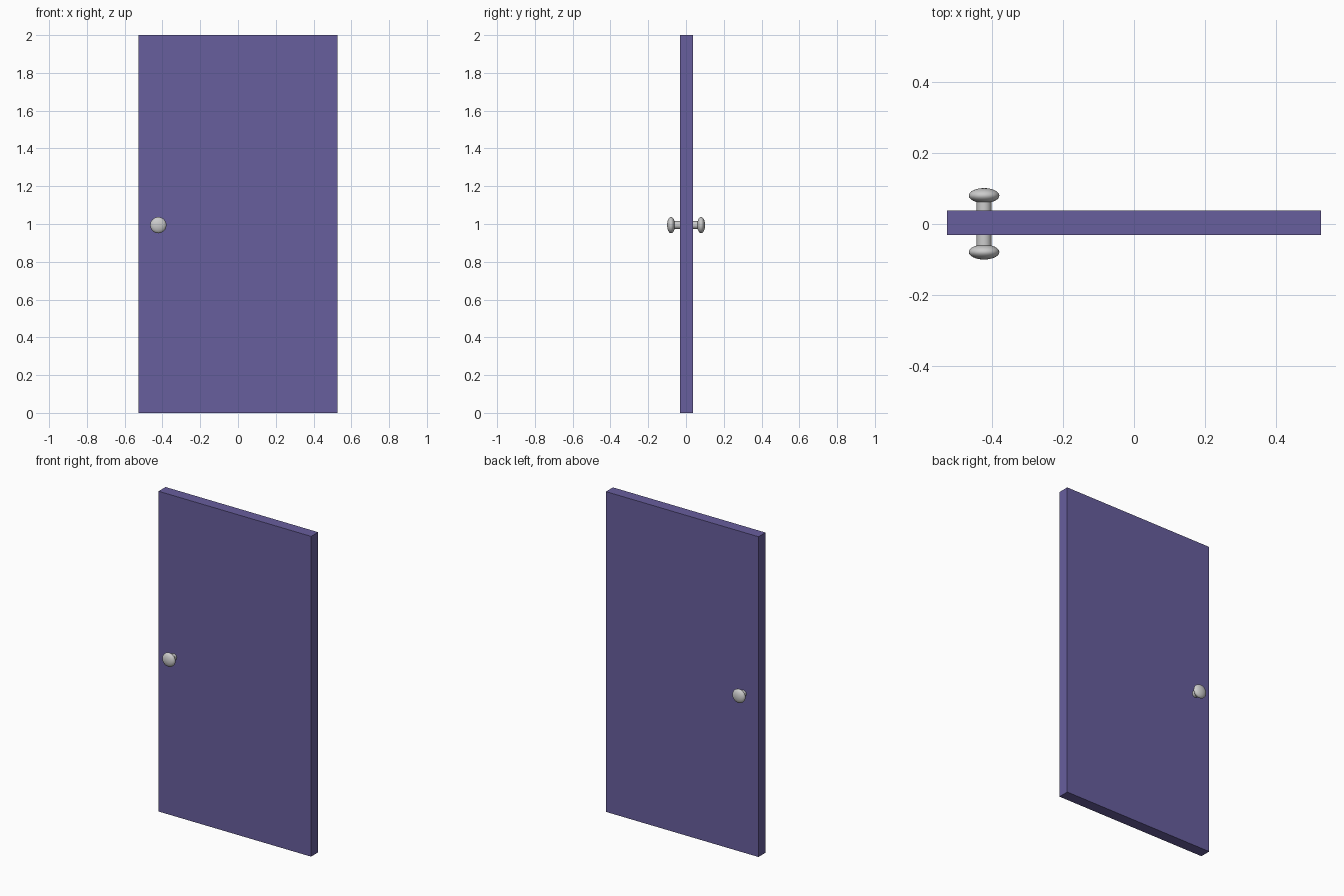
import bpy
from math import pi

if "Cube" in bpy.data.objects:
    bpy.data.objects.remove(bpy.data.objects["Cube"])

# Knob placement
KX, KZ = -0.422, 0.994

# Coloured material for the panel
purple = bpy.data.materials.new("purple_paint")
purple.diffuse_color = (0.137, 0.112, 0.34, 1)
purple.use_nodes = True
purple.node_tree.nodes["Principled BSDF"].inputs["Base Color"].default_value = purple.diffuse_color

# Door panel
bpy.ops.mesh.primitive_cube_add(size=1, location=(0, 0.003, 1))
panel = bpy.context.object
panel.name = "door_panel"
panel.scale = (1.054, 0.069, 2)
bpy.ops.object.transform_apply(location=False, rotation=False, scale=True)
panel.data.materials.append(purple)


def knob(side, y):
    # Flattened round handle, pole facing away from the door
    bpy.ops.mesh.primitive_uv_sphere_add(segments=32, ring_count=16, radius=1,
                                         location=(KX, y, KZ), rotation=(pi / 2, 0, 0))
    handle = bpy.context.object
    handle.name = side + "_knob"
    handle.scale = (0.043, 0.043, 0.021)
    bpy.ops.object.transform_apply(location=False, rotation=True, scale=True)
    bpy.ops.object.shade_smooth()

    # Short stem from inside the panel to the handle
    bpy.ops.mesh.primitive_cylinder_add(vertices=32, radius=0.021, depth=abs(y),
                                        location=(KX, y / 2, KZ), rotation=(pi / 2, 0, 0))
    bpy.context.object.name = side + "_knob_stem"
    bpy.ops.object.shade_smooth_by_angle()


# One knob on each face of the door
knob("front", -0.079)
knob("back", 0.080)
